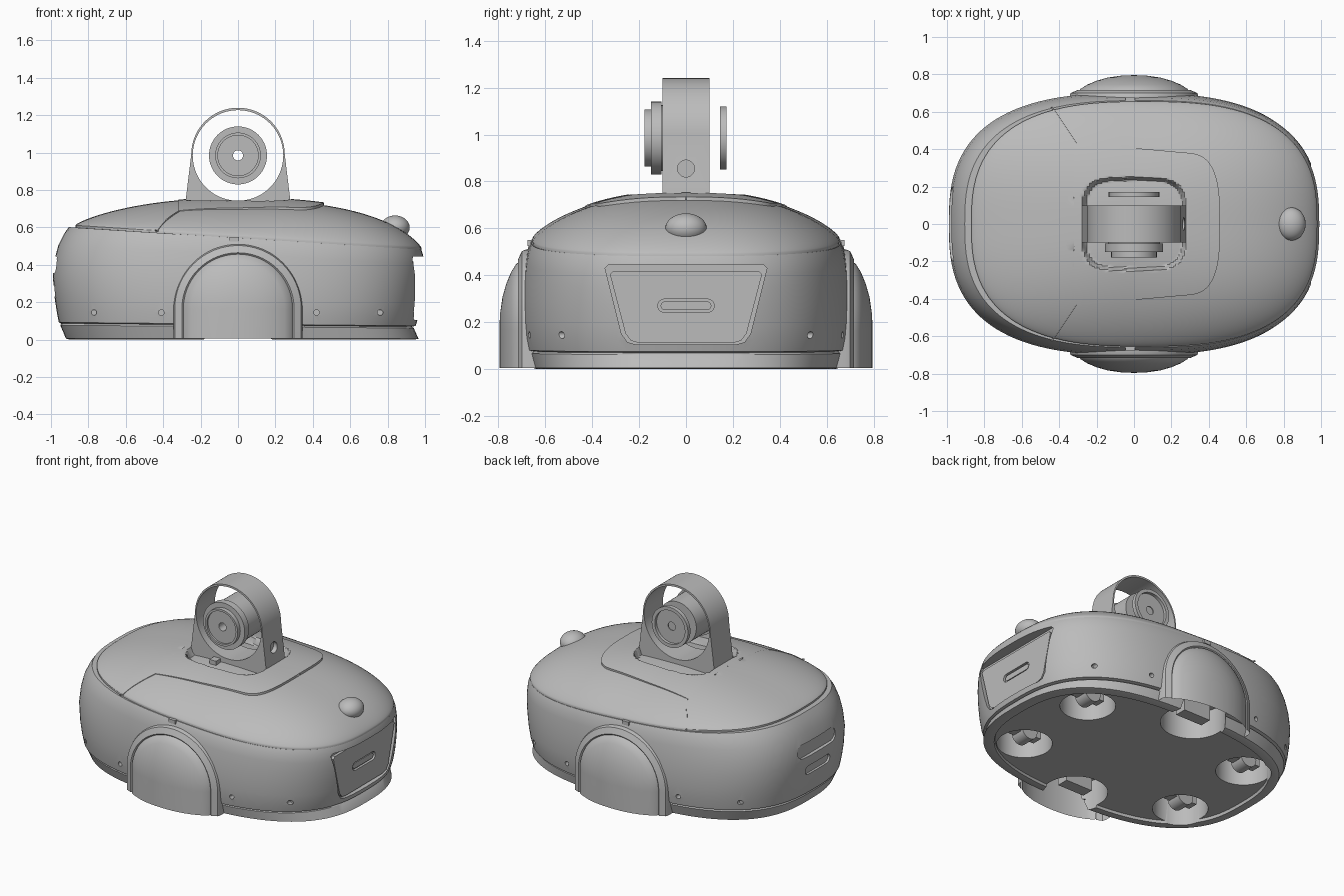
import bpy, bmesh, math
from mathutils import Vector

cube = bpy.data.objects.get("Cube")
if cube:
    bpy.data.objects.remove(cube, do_unlink=True)

grey = bpy.data.materials.new("plain_grey")
grey.use_nodes = True
grey.diffuse_color = (0.5, 0.5, 0.5, 1)
grey.node_tree.nodes["Principled BSDF"].inputs["Base Color"].default_value = (0.5, 0.5, 0.5, 1)
N = 2.7          # squareness of the plan outline
SEGS = 120


def finish(name, bm, recalc=True):
    bmesh.ops.remove_doubles(bm, verts=bm.verts, dist=0.0002)
    if recalc:
        bmesh.ops.recalc_face_normals(bm, faces=bm.faces)
    mesh = bpy.data.meshes.new(name)
    bm.to_mesh(mesh)
    bm.free()
    mesh.materials.append(grey)
    ob = bpy.data.objects.new(name, mesh)
    bpy.context.collection.objects.link(ob)
    return ob


def skin(name, rings, loop=True, cap_first=False, cap_last=False, wrap=False):
    """Join successive rings of points with quads."""
    bm = bmesh.new()
    vs = [[bm.verts.new(p) for p in ring] for ring in rings]
    n = len(rings[0])
    pairs = list(zip(vs, vs[1:])) + ([(vs[-1], vs[0])] if wrap else [])
    for a, b in pairs:
        for i in range(n if loop else n - 1):
            j = (i + 1) % n
            bm.faces.new((a[i], a[j], b[j], b[i]))
    if cap_first:
        bm.faces.new(vs[0])
    if cap_last:
        bm.faces.new(vs[-1])
    return finish(name, bm)


def oval(xn, xp, w, zfun):
    pts = []
    for i in range(SEGS):
        t = 2 * math.pi * i / SEGS
        c, s = math.cos(t), math.sin(t)
        x = (xn + xp) / 2 + (xp - xn) / 2 * math.copysign(abs(c) ** (2 / N), c)
        y = w * math.copysign(abs(s) ** (2 / N), s)
        pts.append((x, y, zfun(x, y)))
    return pts


def prism(name, outline, a, b, axis="x"):
    """Extrude a closed outline along one axis."""
    place = {"x": lambda u, v, d: (d, u, v), "y": lambda u, v, d: (u, d, v), "z": lambda u, v, d: (u, v, d)}[axis]
    return skin(name, [[place(u, v, d) for u, v in outline] for d in (a, b)], cap_first=True, cap_last=True)


def circle(cu, cv, r, n=48):
    return [(cu + r * math.cos(2 * math.pi * i / n), cv + r * math.sin(2 * math.pi * i / n)) for i in range(n)]


def pill(cv, half, r):
    out = []
    for i in range(24):
        t = 2 * math.pi * (i + 0.5) / 24
        out.append((math.copysign(half - r, math.cos(t)) + r * math.cos(t), cv + r * math.sin(t)))
    return out


def box(name, centre, size):
    x, y, z = centre
    a, b, c = (d / 2 for d in size)
    return prism(name, [(x - a, y - b), (x + a, y - b), (x + a, y + b), (x - a, y + b)], z - c, z + c, "z")


def cut(ob, cutter):
    cutter.hide_render = True
    mod = ob.modifiers.new("cut", "BOOLEAN")
    mod.operation, mod.solver, mod.object = "DIFFERENCE", "EXACT", cutter
    bpy.context.view_layer.objects.active = ob
    bpy.ops.object.modifier_apply(modifier=mod.name)
    bpy.data.objects.remove(cutter, do_unlink=True)


def seam(x):
    return 0.555 - 0.065 * x


def dent(x, y, grow=1.0):
    p = (abs(x) / (0.28 * grow)) ** 4 + (abs(y) / (0.25 * grow)) ** 4
    k = min(1, max(0, (1 - p) / 0.25))
    return k * k * (3 - 2 * k)


def dome(x, y):
    """Height of the lid surface."""
    s = min(1, ((abs(x - 0.055) / 0.925) ** N + (abs(y) / 0.655) ** N) ** (1 / N))
    return seam(x) + (0.2 + 0.03 * x) * (1 - s ** (2.2 + 0.9 * max(0, x))) ** 0.8


# Lower body: height fraction, rear end, front end, half width
rows = [(0.03, -.855, .895, .595), (0, -.86, .90, .60), (0, -.90, .94, .64), (.01, -.92, .965, .655),
        (.125, -.95, .94, .675), (.14, -.945, .93, .665), (.15, -.958, .95, .685), (.25, -.97, .965, .695),
        (.38, -.982, .977, .70), (.55, -.99, .988, .70), (.7, -.98, .995, .693), (.82, -.96, .995, .685),
        (.92, -.93, .99, .675), (.98, -.905, .98, .66), (.982, -.85, .93, .61)]
body = skin("body_shell", [oval(a, b, w, lambda x, y, f=f: f * seam(x)) for f, a, b, w in rows],
            cap_first=True, cap_last=True)

# Wheel wells in the underside
wells = [(sx * 0.62, sy * 0.3, 0.17) for sx in (-1, 1) for sy in (-1, 1)] + [(0, s * 0.56, 0.2) for s in (-1, 1)]
for x, y, r in wells:
    cut(body, prism("well_cutter", circle(x, y, r), -0.1, 0.2, "z"))

# End panel opening, rear slots and small screw holes
panel = [(-.345, .43), (-.33, .445), (.33, .445), (.345, .43), (.275, .15), (.25, .115), (.215, .105),
         (-.215, .105), (-.25, .115), (-.275, .15)]
cut(body, prism("panel_cutter", panel, 0.92, 1.2))
cut(body, prism("slot_cutter", pill(0.40, 0.2, 0.045), -1.2, -0.965))
cut(body, prism("slot_cutter", pill(0.26, 0.13, 0.03), -1.2, -0.965))
for side in (-1, 1):
    for x, y in ((-.77, .54), (-.41, .66), (.42, .66), (.76, .535)):
        ends = sorted((side * (y - 0.03), side * 0.9))
        cut(body, prism("hole_cutter", circle(x, 0.145, 0.015, 16), *ends, axis="y"))

# Panel with a pill shaped grip
insert = prism("end_panel", [(u * 0.94, 0.265 + (v - 0.275) * 0.9) for u, v in panel], 0.89, 0.938)
cut(insert, prism("grip_cutter", pill(0.27, 0.12, 0.028), 0.922, 1.1))
prism("panel_grip", pill(0.27, 0.108, 0.018), 0.9, 0.932)

# Lid with a thin lip over the groove
lip = [oval(-.87 + d, .98 - d, .655 - d, lambda x, y: seam(x) - 0.012) for d in (0.06, 0)]
rings = []
for i in range(41):
    s = max(0.002, 1 - (i / 40) ** 1.6)
    rings.append(oval(.055 - .925 * s, .055 + .925 * s, .655 * s,
                      lambda x, y: dome(x, y) - 0.08 * dent(x, y, 1.1)))
skin("lid", lip + rings, cap_last=True)

# Raised tongue on the lid, with the sunken tray for the head
G = 90
grid = []
for i in range(G + 1):
    q = math.sin(math.pi / 2 * i / G)
    x = -0.32 + 0.78 * q
    half = 0.435 - 0.07 * q
    if x > 0.28:
        half *= max(0.0, 1 - ((x - 0.28) / 0.18) ** 3) ** (1 / 3)
    half = max(half, 0.002)
    row = []
    for j in range(G + 1):
        y = half * (2 * j / G - 1)
        row.append((x, y, dome(x, y) + 0.003 + 0.012 * q - 0.05 * dent(x, y)))
    row = [(x, -half, dome(x, half) - 0.01)] + row + [(x, half, dome(x, half) - 0.01)]
    grid.append(row)
skin("lid_tongue", grid, loop=False)

# Diagonal lid seams and side latches
for side, word in ((-1, "front"), (1, "back")):
    strip = []
    for i in range(17):
        x, y = -0.31 - 0.13 * i / 16, side * (0.43 + 0.195 * i / 16)
        strip.append([(x + d, y, dome(x + d, y) + h) for d, h in ((-.005, -.004), (-.004, .004), (.004, .004), (.005, -.004))])
    skin(word + "_lid_seam", strip)
    box(word + "_latch", (-0.02, side * 0.66, 0.537), (0.05, 0.03, 0.025))

# Wheel covers bulging from both long sides
cover = [(.345, .60), (.345, .68), (.338, .70), (.30, .717), (.292, .71), (.285, .723), (.25, .745),
         (.2, .766), (.14, .783), (.07, .793), (0, .796)]
for side, word in ((-1, "front"), (1, "back")):
    arches = []
    for r, y in cover:
        arc = [(-r * math.cos(math.pi * i / 48), side * y, 0.165 + r * math.sin(math.pi * i / 48)) for i in range(49)]
        arches.append([(-r, side * y, 0.005)] + arc + [(r, side * y, 0.005)])
    skin(word + "_wheel_cover", arches, loop=False)
    box(word + "_drive_mount", (0, side * 0.56, 0.13), (0.2, 0.08, 0.16))

# Caster brackets in the corner wells
for sx in (-1, 1):
    for sy in (-1, 1):
        box("caster_bracket", (sx * 0.62, sy * 0.3, 0.14), (0.2, 0.07, 0.14))
        prism("caster_wheel", circle(sx * 0.62, 0.09, 0.06, 32), sy * 0.3 - 0.05, sy * 0.3 + 0.05, "y")

# Rounded button
bm = bmesh.new()
bmesh.ops.create_uvsphere(bm, u_segments=40, v_segments=24, radius=1)
for v in bm.verts:
    v.co = Vector((0.84 + v.co.x * 0.078, v.co.y * 0.088, 0.6 + v.co.z * 0.064))
finish("top_button", bm)

# Arch around the head, with a round opening and a side hole
outer = [(0.285, 0.69), (0.278, 0.76)]
outer += [(0.25 * math.cos(math.pi * i / 48), 0.99 + 0.25 * math.sin(math.pi * i / 48)) for i in range(49)]
outer += [(-0.278, 0.76), (-0.285, 0.69)]
arch = prism("head_arch", outer, -0.1, 0.1, "y")
cut(arch, prism("arch_cutter", circle(0, 0.985, 0.242, 96), -0.3, 0.3, "y"))
cut(arch, prism("side_hole_cutter", circle(0, 0.855, 0.036, 32), 0.24, 0.4))


def lathe(name, profile, z):
    turns = [[(r * math.cos(math.tau * i / 64), y, z + r * math.sin(math.tau * i / 64)) for i in range(64)]
             for r, y in profile]
    return skin(name, turns, wrap=True)


# Round head with a central bore, and its rear ring
lathe("head_barrel", [(.027, -.165), (.108, -.165), (.108, -.178), (.122, -.178), (.122, -.15), (.155, -.15),
                      (.155, -.105), (.14, -.105), (.14, .09), (.027, .09)], 0.985)
lathe("head_rear_ring", [(.027, .152), (.112, .152), (.112, .172), (.135, .172), (.135, .145), (.027, .145)], 0.985)

# Small mounts in the tray
for x, y, w in ((0.02, 0.0, 0.12), (0.2, 0.07, 0.06), (-0.08, -0.13, 0.05)):
    box("tray_mount", (x, y, 0.71), (w, 0.05, 0.05))

# Smooth shading with sharp creases
bpy.ops.object.select_all(action="DESELECT")
for ob in bpy.context.scene.objects:
    if ob.type == "MESH":
        ob.select_set(True)
        bpy.context.view_layer.objects.active = ob
bpy.ops.object.shade_smooth_by_angle(angle=math.radians(32))
